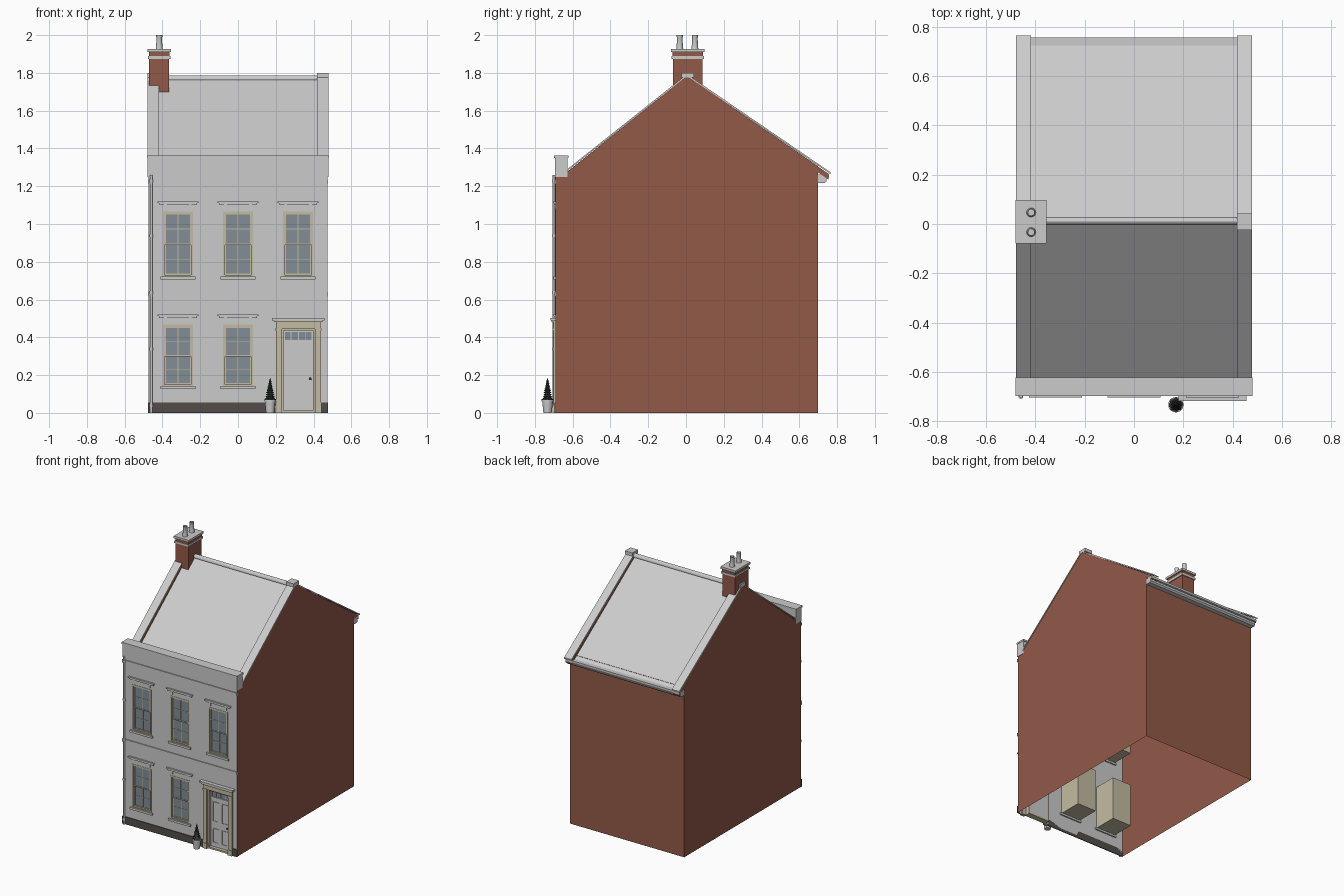
import bpy, bmesh, math
from mathutils import Matrix

if "Cube" in bpy.data.objects:
    bpy.data.objects.remove(bpy.data.objects["Cube"])


def material(name, rgb):
    m = bpy.data.materials.new(name)
    m.diffuse_color = (*rgb, 1)
    m.use_nodes = True
    m.node_tree.nodes["Principled BSDF"].inputs["Base Color"].default_value = m.diffuse_color
    return m


BRICK = material("brick", (0.29, 0.10, 0.066))
CREAM = material("cream_paint", (0.55, 0.50, 0.36))
GLASS = material("glass", (0.22, 0.27, 0.30))
DARK = material("dark_stone", (0.085, 0.073, 0.066))
LEAF = material("leaf", (0.03, 0.036, 0.03))


def finish(name, bm, mat=None):
    me = bpy.data.meshes.new(name)
    bm.to_mesh(me)
    bm.free()
    ob = bpy.data.objects.new(name, me)
    bpy.context.collection.objects.link(ob)
    if mat:
        me.materials.append(mat)
    return ob


def boxes(name, items, mat=None):
    """One object from boxes given as (x0, x1, y0, y1, z0, z1)."""
    bm = bmesh.new()
    for x0, x1, y0, y1, z0, z1 in items:
        m = Matrix.Translation(((x0 + x1) / 2, (y0 + y1) / 2, (z0 + z1) / 2))
        m = m @ Matrix.Diagonal((x1 - x0, y1 - y0, z1 - z0, 1))
        bmesh.ops.create_cube(bm, size=1, matrix=m)
    return finish(name, bm, mat)


def prism(name, pts, x0, x1, mat=None):
    """Closed (y, z) profile extruded along x."""
    bm = bmesh.new()
    f = bm.faces.new([bm.verts.new((x0, y, z)) for y, z in pts])
    r = bmesh.ops.extrude_face_region(bm, geom=[f])
    bmesh.ops.translate(bm, vec=(x1 - x0, 0, 0),
                        verts=[v for v in r["geom"] if isinstance(v, bmesh.types.BMVert)])
    bmesh.ops.recalc_face_normals(bm, faces=bm.faces[:])
    return finish(name, bm, mat)


def sheet(name, polys, mat=None):
    bm = bmesh.new()
    for p in polys:
        bm.faces.new([bm.verts.new(c) for c in p])
    bmesh.ops.remove_doubles(bm, verts=bm.verts[:], dist=1e-5)
    return finish(name, bm, mat)


def lathe(name, pts, loc, n=20, mat=None):
    """(radius, z) profile spun around a vertical axis."""
    bm = bmesh.new()
    vs = [bm.verts.new((r, 0, z)) for r, z in pts]
    es = [bm.edges.new(p) for p in zip(vs, vs[1:])]
    bmesh.ops.spin(bm, geom=vs + es, cent=(0, 0, 0), axis=(0, 0, 1), angle=math.tau, steps=n)
    bmesh.ops.remove_doubles(bm, verts=bm.verts[:], dist=1e-5)
    bmesh.ops.recalc_face_normals(bm, faces=bm.faces[:])
    ob = finish(name, bm, mat)
    ob.location = loc
    bpy.context.view_layer.objects.active = ob
    ob.select_set(True)
    bpy.ops.object.shade_smooth_by_angle(angle=math.radians(35))
    ob.select_set(False)
    return ob


def ring(x0, x1, z0, z1, w, y0, y1):
    return [(x0, x0 + w, y0, y1, z0, z1), (x1 - w, x1, y0, y1, z0, z1),
            (x0 + w, x1 - w, y0, y1, z0, z0 + w), (x0 + w, x1 - w, y0, y1, z1 - w, z1)]


W, YF, YB = 0.475, -0.69, 0.70
WX, HW = (-0.318, 0.0, 0.318), 0.08
wins = [(x, 0.72, 1.066) for x in WX] + [(x, 0.14, 0.467) for x in WX[:2]]
holes = [(x - HW, x + HW, a, b) for x, a, b in wins] + [(0.23, 0.41, 0, 0.445)]

# front wall with openings
xs = sorted({-W, W, *[h[0] for h in holes], *[h[1] for h in holes]})
zs = sorted({0, 1.26, *[h[2] for h in holes], *[h[3] for h in holes]})
cells = []
for a, b in zip(xs, xs[1:]):
    for c, d in zip(zs, zs[1:]):
        u, v = (a + b) / 2, (c + d) / 2
        if not any(h[0] < u < h[1] and h[2] < v < h[3] for h in holes):
            cells.append([(a, YF, c), (b, YF, c), (b, YF, d), (a, YF, d)])
sheet("front_wall", cells)

# brick gables and back wall
gable = [(YF, 0), (YB, 0), (YB, 1.305), (0.005, 1.785), (-0.63, 1.275), (YF, 1.26)]
sheet("side_and_back_walls", [
    [(W, y, z) for y, z in gable], [(-W, y, z) for y, z in reversed(gable)],
    [(W, YB, 0), (-W, YB, 0), (-W, YB, 1.28), (W, YB, 1.28)]], BRICK)

# roof slopes and ridge
sheet("roof", [[(-0.43, -0.63, 1.25), (0.43, -0.63, 1.25), (0.43, 0.008, 1.76), (-0.43, 0.008, 1.76)],
               [(0.43, 0.755, 1.24), (-0.43, 0.755, 1.24), (-0.43, 0.008, 1.76), (0.43, 0.008, 1.76)]])
prism("ridge_tiles", [(0.012 + 0.017 * math.cos(t * math.pi / 8), 1.763 + 0.024 * math.sin(t * math.pi / 8))
                      for t in range(9)], -0.42, 0.42)

# raised gable parapets with copings
for s in (-1, 1):
    a, b = sorted((s * 0.42, s * W))
    prism("gable_parapet", [(-0.63, 1.23), (-0.63, 1.275), (0.005, 1.785), (0.755, 1.265),
                            (0.755, 1.235), (0.005, 1.745)], a, b, BRICK)
    a, b = sorted((s * 0.418, s * 0.479))
    prism("gable_coping", [(-0.635, 1.275), (-0.635, 1.285), (0.005, 1.793), (0.765, 1.274),
                           (0.765, 1.264), (0.005, 1.784)], a, b)
    boxes("gable_apex_stone", [(a, b, -0.024, 0.042, 1.775, 1.80)])

# front parapet, bands and plinth
boxes("front_parapet", [(-0.478, 0.478, -0.693, -0.628, 1.25, 1.35),
                        (-0.481, 0.481, -0.698, -0.622, 1.35, 1.363)])
boxes("string_courses", [(-0.477, 0.477, -0.697, YF, z, z + 0.022) for z in (0.617, 1.212)])
boxes("plinth", [(-0.477, 0.20, -0.696, YF, 0, 0.055), (0.44, 0.477, -0.696, YF, 0, 0.055)], DARK)

# rear eaves cornice
prism("rear_eaves_gutter", [(0.70, 1.262), (0.757, 1.262), (0.757, 1.246), (0.745, 1.243), (0.745, 1.228),
                            (0.735, 1.218), (0.70, 1.218)], -W, W)

# sash windows
for x, z0, z1 in wins:
    x0, x1, zm = x - HW, x + HW, (z0 + z1) / 2
    yb = YF + 0.18
    sheet("window_recess", [
        [(x0, YF, z0), (x0, yb, z0), (x0, yb, z1), (x0, YF, z1)],
        [(x1, YF, z0), (x1, YF, z1), (x1, yb, z1), (x1, yb, z0)],
        [(x0, YF, z0), (x1, YF, z0), (x1, yb, z0), (x0, yb, z0)],
        [(x0, YF, z1), (x0, yb, z1), (x1, yb, z1), (x1, YF, z1)],
        [(x0, yb, z0), (x1, yb, z0), (x1, yb, z1), (x0, yb, z1)]], CREAM)
    boxes("window_frame", ring(x0, x1, z0, z1, 0.010, YF - 0.002, YF + 0.02), CREAM)
    for name, a, b, y in (("upper_sash", zm - 0.004, z1 - 0.009, YF + 0.004),
                          ("lower_sash", z0 + 0.009, zm + 0.004, YF + 0.012)):
        mid, l, r = (a + b) / 2, x0 + 0.009, x1 - 0.009
        boxes(name, ring(l, r, a, b, 0.008, y, y + 0.008)
              + [(x - 0.002, x + 0.002, y + 0.001, y + 0.007, a, b),
                 (l, r, y + 0.001, y + 0.007, mid - 0.002, mid + 0.002)], CREAM)
        sheet(name + "_glass", [[(l, y + 0.004, a), (r, y + 0.004, a), (r, y + 0.004, b), (l, y + 0.004, b)]], GLASS)
    boxes("window_sill", [(x - 0.092, x + 0.092, YF - 0.012, YF + 0.01, z0 - 0.014, z0 + 0.002)])
    # stepped hood on two small brackets
    h = z1 + 0.036
    boxes("window_hood", [(x - 0.108, x + 0.108, YF - 0.013, YF, h + 0.010, h + 0.018),
                          (x - 0.101, x + 0.101, YF - 0.008, YF, h, h + 0.010)]
          + [(x + s * 0.066 - 0.007, x + s * 0.066 + 0.007, YF - 0.005, YF, h - 0.022, h) for s in (-1, 1)])

# door case
boxes("door_case", [(0.20, 0.23, -0.702, YF + 0.01, 0, 0.45), (0.41, 0.44, -0.702, YF + 0.01, 0, 0.45),
                    (0.20, 0.44, -0.701, YF + 0.01, 0.445, 0.485),
                    (0.197, 0.233, -0.706, YF, 0, 0.04), (0.407, 0.443, -0.706, YF, 0, 0.04),
                    (0.197, 0.233, -0.706, YF, 0.435, 0.448), (0.407, 0.443, -0.706, YF, 0.435, 0.448),
                    (0.19, 0.447, -0.712, YF, 0.48, 0.49)], CREAM)
boxes("door_hood", [(0.18, 0.457, -0.718, YF, 0.49, 0.503)])
boxes("door_reveal", [(0.23, 0.242, YF, YF + 0.045, 0, 0.445), (0.398, 0.41, YF, YF + 0.045, 0, 0.445),
                      (0.242, 0.398, YF, YF + 0.045, 0.435, 0.445), (0.242, 0.398, YF, YF + 0.045, 0, 0.012)], CREAM)
yd = YF + 0.025
panels = []
for c in (0.282, 0.358):
    for a, b in ((0.04, 0.15), (0.20, 0.35)):
        panels += ring(c - 0.027, c + 0.027, a, b, 0.006, yd - 0.004, yd)
boxes("front_door", [(0.242, 0.398, yd, yd + 0.018, 0.012, 0.378)] + panels)
boxes("fanlight_frame", ring(0.242, 0.398, 0.378, 0.435, 0.008, yd - 0.004, yd + 0.01)
      + [(x - 0.002, x + 0.002, yd - 0.002, yd + 0.006, 0.38, 0.43) for x in (0.281, 0.32, 0.359)])
sheet("fanlight_glass", [[(0.245, yd + 0.003, 0.38), (0.395, yd + 0.003, 0.38),
                          (0.395, yd + 0.003, 0.433), (0.245, yd + 0.003, 0.433)]], GLASS)
knob = lathe("door_knob", [(0, 0), (0.003, 0), (0.003, 0.006), (0.007, 0.009), (0.006, 0.014), (0, 0.016)],
             (0.383, yd, 0.18), 12, DARK)
knob.rotation_euler.x = math.pi / 2

# chimney stack and pots
boxes("chimney_stack", [(-0.47, -0.365, -0.07, 0.088, 1.69, 1.875),
                        (-0.472, -0.363, -0.072, 0.09, 1.888, 1.912)], BRICK)
boxes("chimney_bands", [(-0.477, -0.358, -0.077, 0.095, 1.874, 1.889),
                        (-0.48, -0.355, -0.08, 0.098, 1.91, 1.926)])
for y in (-0.033, 0.047):
    lathe("chimney_pot", [(0, 1.93), (0.012, 1.93), (0.012, 2.0), (0.016, 2.0), (0.016, 1.99),
                          (0.0145, 1.985), (0.017, 1.935), (0.019, 1.925)], (-0.417, y, 0))

# downpipe with collars
pipe = [(0, 0), (0.007, 0)]
for z in (0.03, 0.33, 0.63, 0.93, 1.22):
    pipe += [(0.007, z), (0.010, z), (0.010, z + 0.015), (0.007, z + 0.015)]
lathe("downpipe", pipe + [(0.007, 1.26), (0, 1.26)], (-0.459, -0.699, 0), 12)

# potted topiary
PX, PY = 0.17, -0.733
lathe("plant_pot", [(0, 0), (0.022, 0), (0.028, 0.06), (0.031, 0.06), (0.031, 0.07), (0.026, 0.07),
                    (0.025, 0.062), (0, 0.062)], (PX, PY, 0))
bm = bmesh.new()
for i in range(9):
    r, z, n = 0.031 * (1 - i / 10.5), 0.072 + i * 0.0115, 16
    rim = [bm.verts.new((PX + r * (1 - 0.3 * (k % 2)) * math.cos(math.tau * k / n + i),
                         PY + r * (1 - 0.3 * (k % 2)) * math.sin(math.tau * k / n + i),
                         z + 0.005 * (k % 2))) for k in range(n)]
    top, low = bm.verts.new((PX, PY, z + 0.022)), bm.verts.new((PX, PY, z - 0.004))
    for k in range(n):
        bm.faces.new((rim[k], rim[(k + 1) % n], top))
        bm.faces.new((rim[(k + 1) % n], rim[k], low))
finish("topiary", bm, LEAF)
